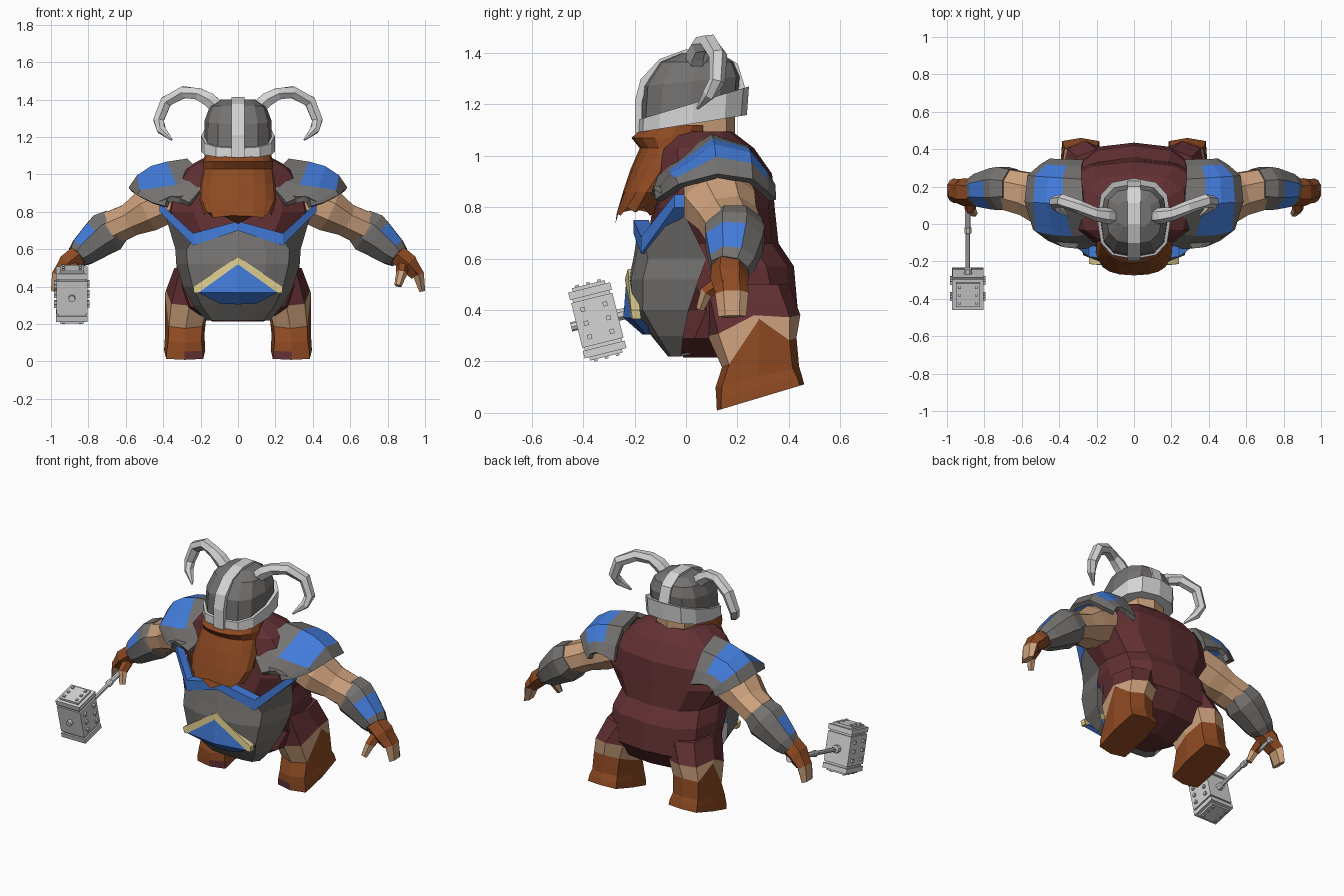
import bpy, bmesh, math
from mathutils import Vector, Matrix

if "Cube" in bpy.data.objects:
    bpy.data.objects.remove(bpy.data.objects["Cube"])


def material(name, rgb):
    m = bpy.data.materials.new(name)
    m.diffuse_color = (*rgb, 1)
    m.use_nodes = True
    m.node_tree.nodes["Principled BSDF"].inputs["Base Color"].default_value = m.diffuse_color
    return m


MAROON = material("maroon_cloth", (0.125, 0.03, 0.034))
BROWN = material("brown_hair_leather", (0.27, 0.068, 0.016))
SKIN = material("skin", (0.6, 0.35, 0.2))
STEEL = material("dark_steel", (0.175, 0.168, 0.162))
SILVER = material("light_steel", (0.66, 0.66, 0.66))
BLUE = material("blue_enamel", (0.055, 0.2, 0.7))
GOLD = material("pale_gold", (0.72, 0.6, 0.27))


def finish(name, bm, mats, mirror=False, shell=0.0, matrix=None):
    bmesh.ops.recalc_face_normals(bm, faces=bm.faces)
    mesh = bpy.data.meshes.new(name)
    bm.to_mesh(mesh)
    bm.free()
    for m in mats:
        mesh.materials.append(m)
    ob = bpy.data.objects.new(name, mesh)
    bpy.context.collection.objects.link(ob)
    if matrix:
        ob.matrix_world = matrix
    if shell:
        s = ob.modifiers.new("shell", 'SOLIDIFY')
        s.thickness, s.offset = shell, -1
    if mirror:
        ob.modifiers.new("mirror", 'MIRROR')
    return ob


def loft(name, rings, mats, rule=None, closed=True, **kw):
    """Skin a list of point rings; rule(segment, side, face) picks the material."""
    bm = bmesh.new()
    vs = [[bm.verts.new(p) for p in r] for r in rings]
    n = len(vs[0])
    made = []
    for i in range(len(vs) - 1):
        for j in range(n if closed else n - 1):
            k = (j + 1) % n
            made.append((i, j, bm.faces.new((vs[i][j], vs[i][k], vs[i + 1][k], vs[i + 1][j]))))
    if closed:
        made.append((0, -1, bm.faces.new(vs[0])))
        made.append((len(vs) - 2, -1, bm.faces.new(vs[-1])))
    bmesh.ops.recalc_face_normals(bm, faces=bm.faces)
    if rule:
        for i, j, f in made:
            f.normal_update()
            f.material_index = rule(i, j, f)
    return finish(name, bm, mats, **kw)


def oval(cx, z, rx, yf, yb, n=12, p=0.75, tilt=0.0):
    mid, h = (yf + yb) / 2, (yb - yf) / 2
    sp = lambda v: math.copysign(abs(v) ** p, v) if abs(v) > 1e-6 else 0
    pts = []
    for k in range(n):
        a = 2 * math.pi * k / n
        y = mid + h * sp(math.sin(a))
        pts.append(Vector((cx + rx * sp(math.cos(a)), y, z + tilt * (y - mid))))
    return pts


def tube(name, path, radii, mats, n=6, ref=(0, 1, 0), **kw):
    """Tube along a path, radii = (across, along ref)."""
    P = [Vector(p) for p in path]
    rings = []
    for i, c in enumerate(P):
        t = (P[min(i + 1, len(P) - 1)] - P[max(i - 1, 0)]).normalized()
        u = Vector(ref).cross(t).normalized()
        v = t.cross(u)
        a, b = radii[i]
        rings.append([c + u * a * math.cos(q) + v * b * math.sin(q)
                      for q in (2 * math.pi * (k + 0.5) / n for k in range(n))])
    return loft(name, rings, mats, **kw)


# Torso: shorts, tunic and neck
body = [(.215, .14, -.01, .2), (.29, .28, -.05, .36), (.4, .33, -.01, .435), (.57, .33, -.1, .42),
        (.66, .305, -.15, .36), (.8, .40, -.13, .345), (.93, .37, -.12, .335),
        (1.03, .29, -.11, .265), (1.095, .17, -.08, .18)]
loft("torso", [oval(0, *b) for b in body], [MAROON])
loft("head", [oval(0, z, .13, -.1, .19, 8) for z in (1.05, 1.25)], [SKIN])

# Legs: pants, bare knee, boot with slanted sole and cloth toe patch
legs = [oval(.20, .50, .14, .04, .40, 8), oval(.26, .34, .125, .085, .445, 8, tilt=.23),
        oval(.28, .235, .11, .14, .43, 8, .6, tilt=.4), oval(.285, .14, .105, .115, .44, 8, .5, tilt=.25),
        oval(.285, .10, .108, .118, .45, 8, .35, tilt=.29), oval(.285, .06, .11, .12, .46, 8, .3, tilt=.3)]
legs[1][0].z += .04
legs[2][0].z += .13


def leg_rule(i, j, f):
    if i == 4 and j == 5:
        return 0
    return min(i, 2)


loft("leg", legs, [MAROON, SKIN, BROWN], leg_rule, mirror=True)

# Belly plate
cols = [(0, 1), (.45, .97), (.82, .8), (1, 0)]
rows = [(.235, .14, .0, .05), (.22, .17, -.07, -.02), (.3, .24, -.135, -.01), (.4, .295, -.213, .01),
        (.52, .33, -.222, .05), (.6, .335, -.205, .08)]
grid = [[Vector((rx * s, yb + (yf - yb) * c, z)) for s, c in cols] for z, rx, yf, yb in rows]
grid.append([Vector(p) for p in ((0, -.185, .72), (.12, -.18, .68), (.24, -.16, .65), (.40, -.03, .82))])
loft("belly_plate", grid, [STEEL], closed=False, mirror=True)

# Blue trim along the top edge of the belly plate
trim = []
for x, y, lo, hi in ((0, -.205, .70, .75), (.24, -.175, .62, .685), (.42, -.045, .80, .85)):
    trim.append([Vector((x, y, lo)), Vector((x, y, hi)),
                 Vector((x, y + .06, hi)), Vector((x, y + .06, lo))])
loft("belly_trim", trim, [BLUE], mirror=True)


# Belly emblem: gold chevron over a blue field
def plate(name, pts, mat, front):
    rings = []
    for d in (0, .035):
        rings.append([Vector((x, front + .15 * x + max(0, .37 - z) * 1.15 + max(0, z - .48) * .3 + d, z))
                      for x, z in pts])
    loft(name, rings, [mat], mirror=True)


plate("gold_chevron", [(0, .56), (.24, .40), (.235, .365), (.215, .365), (0, .52)], GOLD, -.250)
plate("blue_field", [(0, .52), (.215, .37), (0, .37)], BLUE, -.244)
plate("blue_field_low", [(0, .37), (.215, .37), (.10, .31), (0, .305)], BLUE, -.244)

# Beard with ragged tips
beard = [oval(0, *b, n=16, p=.9) for b in (
    (1.12, .175, -.16, .1), (1.07, .185, -.212, .1), (1.03, .19, -.18, .08),
    (.95, .2, -.215, .03), (.86, .205, -.245, -.06), (.78, .18, -.275, -.12))]
for k, p in enumerate(beard[-1]):
    p.z = .735 + .25 * abs(p.x) + (.022 if k % 2 else 0)
loft("beard", beard, [BROWN])

# Helmet dome, rim, crest
dome = [oval(0, 1.15, .18, -.178, .205, tilt=.2), oval(0, 1.29, .178, -.168, .215, tilt=.1),
        oval(0, 1.365, .15, -.105, .19), oval(0, 1.4, .095, -.02, .13)]
loft("helmet_dome", dome, [STEEL])
loft("helmet_rim", [oval(0, 1.125, .198, -.19, .237, tilt=.16),
                    oval(0, 1.205, .197, -.188, .245, tilt=.3)], [SILVER])
arc = [(-.185, 1.09), (-.185, 1.21), (-.165, 1.29), (-.095, 1.365), (0, 1.4), (.11, 1.4),
       (.19, 1.35), (.22, 1.25)]
tube("helmet_crest", [(0, y, z) for y, z in arc], [(.02, .05)] * len(arc), [SILVER], n=4, ref=(1, 0, 0))

# Horns
horn = [(.10, .04, 1.35), (.155, .045, 1.40), (.21, .055, 1.43), (.29, .09, 1.44), (.385, .125, 1.39),
        (.425, .12, 1.29), (.41, .09, 1.24), (.355, .045, 1.185)]
tube("horn", horn, [(r, r) for r in (.043, .043, .036, .036, .036, .032, .027, .006)], [SILVER], mirror=True)

# Arms
tube("arm", [(.34, .12, .87), (.48, .13, .81), (.57, .16, .76), (.70, .19, .70)],
     [(.12, .14), (.125, .15), (.095, .125), (.10, .115)], [SKIN], n=8, mirror=True)


def bracer_rule(i, j, f):
    return int(i == 2 and f.normal.dot(Vector((.5, -.45, .6)).normalized()) > .7)


tube("bracer", [(.645, .19, .735), (.70, .19, .69), (.74, .188, .66), (.83, .18, .585), (.86, .17, .56)],
     [(.10, .11), (.125, .125), (.113, .12), (.085, .095), (.065, .08)], [STEEL, BLUE], n=8,
     rule=bracer_rule, mirror=True)

# Hands: glove with bare fingertips
tip = lambda i, j, f: int(i == 1)
tube("glove", [(.83, .17, .59), (.91, .17, .525), (.955, .175, .465)],
     [(.06, .07), (.06, .075), (.04, .06)], [BROWN], mirror=True)
tube("fingers", [(.935, .175, .50), (.965, .178, .465), (.985, .18, .375)],
     [(.045, .065), (.035, .065), (.018, .055)], [BROWN, SKIN], rule=tip, mirror=True)
tube("thumb", [(.88, .14, .51), (.875, .08, .47), (.855, .055, .405)],
     [(.035, .035), (.03, .03), (.018, .02)], [BROWN, SKIN], rule=tip, ref=(1, 0, 0), mirror=True)

# Shoulder pads: blue panel framed in steel
inner = [(.26, -.135, .85), (.20, -.11, .92), (.18, -.05, .99), (.27, .10, 1.085),
         (.28, .24, 1.04), (.28, .31, .94), (.27, .345, .86)]
outer = [(.39, -.12, .83), (.46, -.09, .85), (.54, -.03, .89), (.585, .12, .93),
         (.57, .26, .91), (.50, .32, .86), (.45, .35, .83)]
pad = []
for t, bulge in ((0, 0), (.3, .03), (.55, .045), (.8, .035), (1, 0)):
    pad.append([Vector(a).lerp(Vector(b), t) + Vector((bulge * .5, 0, bulge)) for a, b in zip(inner, outer)])
# pull the front corner of the panel down
for c, p in ((1, (.33, -.065, .945)), (2, (.43, -.06, .93)), (3, (.525, -.04, .915))):
    pad[c][1].z -= .045
    pad[c][2] = Vector(p)
loft("shoulder_pad", pad, [STEEL, BLUE], lambda i, j, f: int(i in (1, 2) and 2 <= j <= 4),
     closed=False, shell=.03, mirror=True)

# Hammer, built upright then tilted into the hand
place = Matrix.Translation((-.888, -.345, .36)) @ Matrix.Rotation(.245, 4, 'X')


def box(bm, c, s):
    bmesh.ops.create_cube(bm, size=1, matrix=Matrix.Translation(c) @ Matrix.Diagonal((*s, 1)))


bm = bmesh.new()
box(bm, (0, 0, 0), (.15, .15, .25))
box(bm, (0, 0, 0), (.165, .165, .18))
for s in (-1, 1):
    box(bm, (0, 0, s * .117), (.168, .168, .03))
    box(bm, (0, 0, s * .135), (.13, .13, .02))
    for a in (-.045, .045):
        for b in (-.055, 0, .055):
            box(bm, (s * .086, a, b), (.018, .018, .018))
            box(bm, (a, b * .8, s * .147), (.014, .014, .012))
bmesh.ops.create_cone(bm, cap_ends=True, segments=8, radius1=.018, radius2=.018, depth=.03,
                      matrix=Matrix.Translation((0, -.09, 0)) @ Matrix.Rotation(math.pi / 2, 4, 'X'))
finish("hammer_head", bm, [SILVER], matrix=place)
grip = [(.07, .024), (.11, .024), (.115, .013), (.30, .013), (.31, .02), (.335, .02),
        (.34, .016), (.56, .016), (.565, .022), (.59, .022)]
tube("hammer_handle", [(0, y, 0) for y, r in grip], [(r, r) for y, r in grip], [SILVER], n=8,
     ref=(1, 0, 0), matrix=place)
